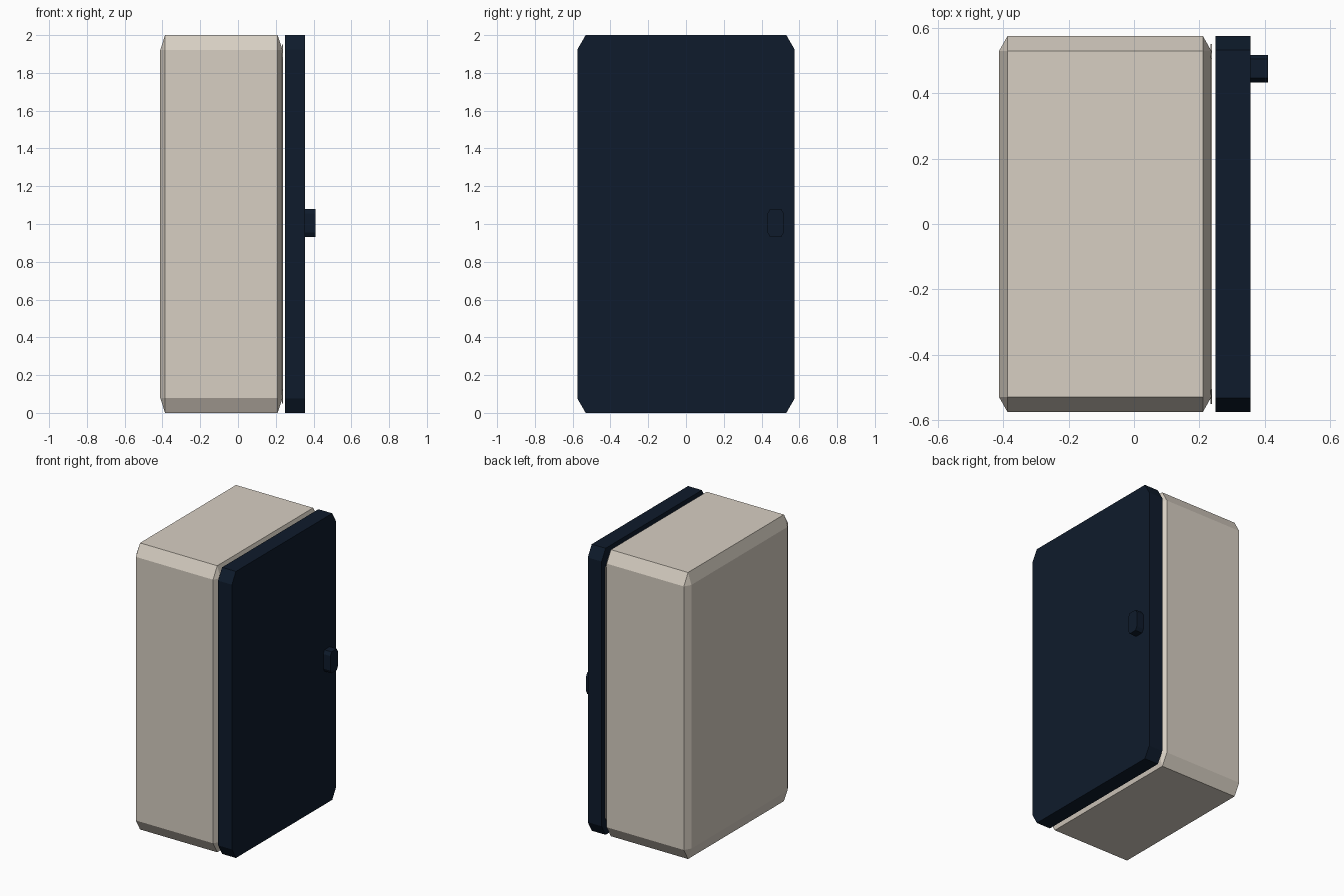
import bpy, bmesh
from mathutils import Vector

if "Cube" in bpy.data.objects:
    bpy.data.objects.remove(bpy.data.objects["Cube"])


def paint(name, color):
    m = bpy.data.materials.new(name)
    m.diffuse_color = (*color, 1)
    m.use_nodes = True
    m.node_tree.nodes["Principled BSDF"].inputs["Base Color"].default_value = m.diffuse_color
    return m


def chamfered_box(name, lo, hi, amount, mat, all_edges=False):
    """Bevel a unit cube (all edges, or only those along x), then stretch it to its bounds."""
    lo, hi = Vector(lo), Vector(hi)
    bm = bmesh.new()
    bmesh.ops.create_cube(bm, size=1)
    edges = [e for e in bm.edges
             if all_edges or abs(e.verts[0].co.x - e.verts[1].co.x) > 0.5]
    bmesh.ops.bevel(bm, geom=edges, offset=amount, offset_type='OFFSET',
                    segments=1, affect='EDGES')
    bmesh.ops.scale(bm, vec=hi - lo, verts=bm.verts)
    bmesh.ops.translate(bm, vec=(lo + hi) / 2, verts=bm.verts)
    mesh = bpy.data.meshes.new(name)
    bm.to_mesh(mesh)
    bm.free()
    mesh.materials.append(mat)
    ob = bpy.data.objects.new(name, mesh)
    bpy.context.collection.objects.link(ob)
    return ob


cream = paint("cream", (0.68, 0.62, 0.54))
navy = paint("navy", (0.0045, 0.011, 0.025))

# Cabinet body, chamfered on every edge
chamfered_box("cabinet_body", (-0.412, -0.575, 0), (0.236, 0.575, 2), 0.04, cream, True)
# Thin rim facing the door
chamfered_box("cabinet_rim", (0.233, -0.55, 0.05), (0.239, 0.55, 1.95), 0.04, cream)
# Door slab and its handle, chamfered only at the outline corners
chamfered_box("door", (0.249, -0.575, 0), (0.356, 0.575, 2), 0.038, navy)
chamfered_box("door_handle", (0.354, 0.432, 0.93), (0.41, 0.517, 1.08), 0.16, navy)
